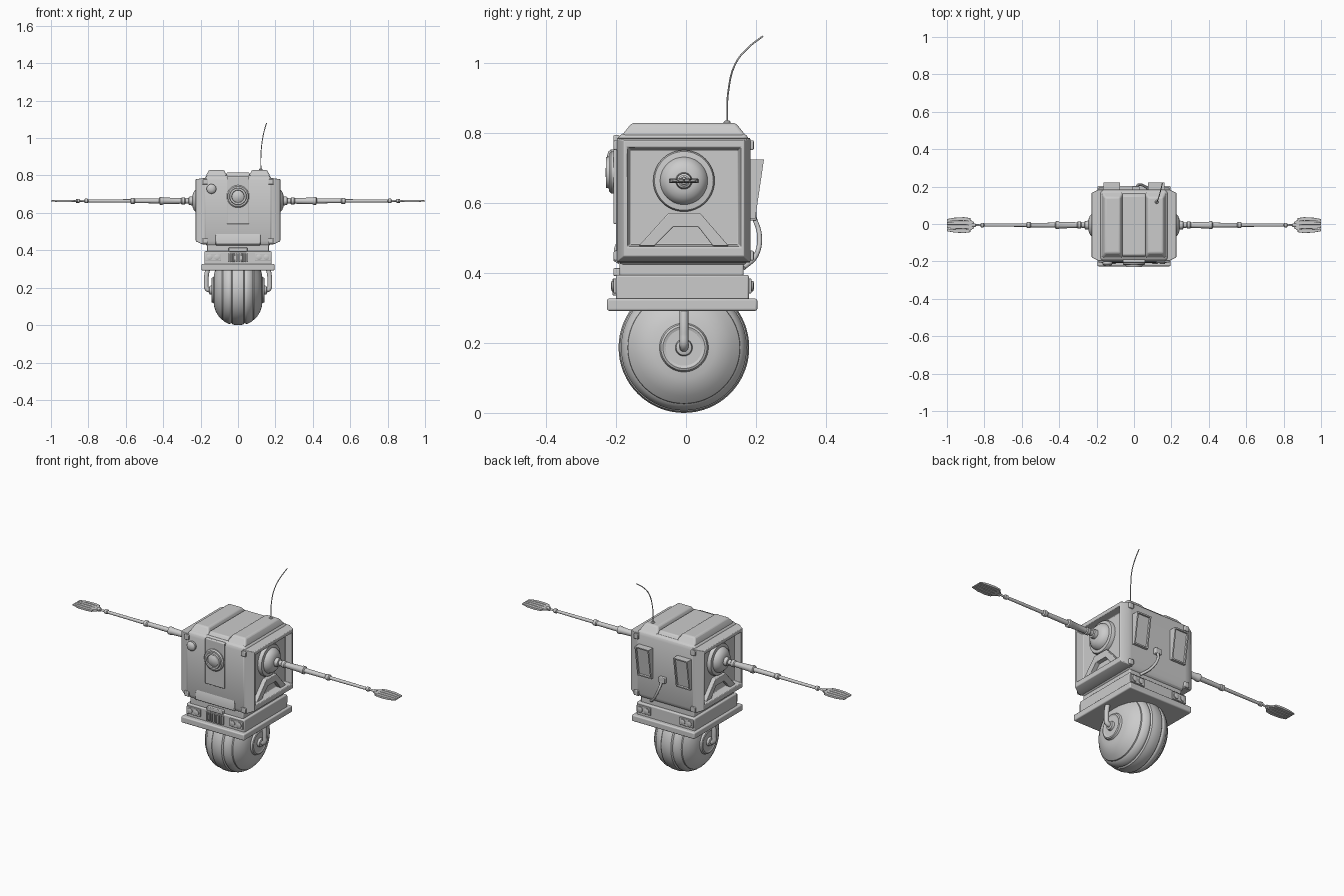
import bpy, bmesh, math
from mathutils import Vector

cube = bpy.data.objects.get("Cube")
if cube:
    bpy.data.objects.remove(cube, do_unlink=True)

grey = bpy.data.materials.new("plain grey")
grey.use_nodes = True
GREY = (0.6, 0.6, 0.6, 1)
grey.diffuse_color = GREY
grey.node_tree.nodes["Principled BSDF"].inputs["Base Color"].default_value = GREY

MID = -0.006   # fore-and-aft centre of the body
ARM_Z = 0.664


def finish(obj, mirror=False, bevel=0, angle=35):
    obj.data.materials.append(grey)
    if mirror:
        mod = obj.modifiers.new("Mirror", "MIRROR")
        mod.use_mirror_merge = False
    if bevel:
        mod = obj.modifiers.new("Bevel", "BEVEL")
        mod.width, mod.segments = bevel, 3
        mod.limit_method = "ANGLE"
    bpy.ops.object.select_all(action="DESELECT")
    obj.select_set(True)
    bpy.context.view_layer.objects.active = obj
    if obj.type == "MESH":
        bpy.ops.object.shade_smooth_by_angle(angle=math.radians(angle))
    return obj


def skin(name, rings, edit=None, **kw):
    """Join successive rings of points and cap both ends."""
    bm = bmesh.new()
    loops = [[bm.verts.new(p) for p in ring] for ring in rings]
    for a, b in zip(loops, loops[1:]):
        n = len(a)
        for i in range(n):
            j = (i + 1) % n
            bm.faces.new((a[i], a[j], b[j], b[i]))
    bm.faces.new(loops[0])
    bm.faces.new(loops[-1])
    bmesh.ops.recalc_face_normals(bm, faces=bm.faces)
    if edit:
        edit(bm)
    mesh = bpy.data.meshes.new(name)
    bm.to_mesh(mesh)
    bm.free()
    obj = bpy.data.objects.new(name, mesh)
    bpy.context.collection.objects.link(obj)
    return finish(obj, **kw)


def place(axis, t, a, b):
    return {"x": (t, a, b), "y": (a, t, b), "z": (a, b, t)}[axis]


def loft(name, axis, sections, **kw):
    """Rectangular sections (t, a0, a1, b0, b1) along an axis."""
    return skin(name, [[place(axis, t, a, b) for a, b in
                        ((a0, b0), (a1, b0), (a1, b1), (a0, b1))]
                       for t, a0, a1, b0, b1 in sections], **kw)


def box(name, x0, x1, y0, y1, z0, z1, **kw):
    return loft(name, "z", [(z0, x0, x1, y0, y1), (z1, x0, x1, y0, y1)], **kw)


def prism(name, x0, x1, outline, **kw):
    return skin(name, [[(x, y, z) for y, z in outline] for x in (x0, x1)], **kw)


def lathe(name, axis, centre, profile, sides=48, **kw):
    """Turn (distance, radius) pairs around an axis through centre."""
    turn = [math.tau * i / sides for i in range(sides)]
    c = Vector(centre)
    return skin(name, [[c + Vector(place(axis, t, r * math.cos(u), r * math.sin(u)))
                        for u in turn] for t, r in profile], **kw)


def tube(name, points, radius, mirror=False):
    curve = bpy.data.curves.new(name, "CURVE")
    curve.dimensions = "3D"
    curve.bevel_depth, curve.bevel_resolution = radius, 3
    curve.use_fill_caps = True
    spline = curve.splines.new("BEZIER")
    spline.bezier_points.add(len(points) - 1)
    for knot, p in zip(spline.bezier_points, points):
        knot.co = p
        knot.handle_left_type = knot.handle_right_type = "AUTO"
    finish(bpy.data.objects.new(name, curve), mirror=mirror)
    bpy.context.collection.objects.link(bpy.data.objects[name])


def path_tube(name, points, radius, mirror=False):
    curve = bpy.data.curves.new(name, "CURVE")
    obj = bpy.data.objects.new(name, curve)
    bpy.context.collection.objects.link(obj)
    curve.dimensions = "3D"
    curve.bevel_depth, curve.bevel_resolution = radius, 3
    curve.use_fill_caps = True
    spline = curve.splines.new("BEZIER")
    spline.bezier_points.add(len(points) - 1)
    for knot, p in zip(spline.bezier_points, points):
        knot.co = p
        knot.handle_left_type = knot.handle_right_type = "AUTO"
    return finish(obj, mirror=mirror)


# Body shell, roof ridges and centre band
loft("body", "z", [(.42, -.165, .165, -.185, .168), (.45, -.185, .185, -.2, .184),
                   (.775, -.185, .185, -.2, .184), (.8, -.17, .17, -.188, .172)], bevel=.012)
loft("roof_ridge", "z", [(.79, .06, .172, -.188, .175), (.805, .062, .168, -.175, .162),
                         (.83, .075, .155, -.155, .142)], mirror=True, bevel=.008)
loft("roof_centre", "z", [(.79, -.062, .062, -.185, .17), (.816, -.062, .062, -.165, .15)], bevel=.006)
box("front_band", -.06, .06, -.208, -.19, .54, .795, bevel=.005)
prism("chin", -.12, .12, [(-.19, .425), (-.208, .435), (-.206, .47), (-.195, .5)], bevel=.004)

# Deep side frames with a bracket in each
loft("side_frame", "x", [(.165, -.197, .184, .43, .787), (.19, -.197, .184, .432, .785),
                         (.226, -.178, .166, .448, .78), (.226, -.168, .157, .475, .76),
                         (.188, -.16, .149, .482, .752)], mirror=True, bevel=.003)
prism("side_bracket", .18, .212, [(-.135, .478), (-.05, .572), (.04, .572), (.122, .478),
                                  (.077, .478), (.035, .532), (-.037, .532), (-.09, .478)],
      mirror=True, bevel=.003)
for y in (-.197, .184):
    for z in (.45, .766):
        box("corner_bolt", .162, .19, y - .01, y + .01, z - .014, z + .014, mirror=True, bevel=.004)

# Shoulders and arms
lathe("shoulder", "x", (0, MID, ARM_Z),
      [(.18, .088), (.2, .088), (.208, .084), (.21, .068), (.222, .064), (.236, .05), (.242, .034),
       (.243, .024), (.262, .022), (.264, .016)], mirror=True)
lathe("arm", "x", (0, MID, ARM_Z),
      [(.25, .015), (.28, .014), (.285, .019), (.3, .019), (.305, .015), (.4, .018), (.405, .021),
       (.418, .021), (.422, .013), (.55, .012), (.555, .016), (.572, .016), (.576, .009),
       (.8, .008), (.804, .012), (.818, .012), (.822, .006), (.845, .005), (.848, .01), (.866, .01)],
      sides=24, mirror=True)

# Hands with four flat fingers
loft("palm", "x", [(.855, MID - .016, MID + .016, ARM_Z - .005, ARM_Z + .005),
                   (.885, MID - .034, MID + .034, ARM_Z - .006, ARM_Z + .006)], mirror=True, bevel=.002)
for k in (-1.5, -.5, .5, 1.5):
    loft("finger", "x", [(x, MID + k * gap - w, MID + k * gap + w, ARM_Z - h, ARM_Z + h)
                         for x, gap, w, h in ((.875, .019, .009, .005), (.91, .022, .0095, .006),
                                              (.96, .0205, .009, .006), (1, .017, .007, .003))],
         mirror=True, bevel=.002)

# Main eye and small lens
lathe("eye", "y", (0, 0, .688), [(-.19, .06), (-.214, .06), (-.22, .054), (-.22, .046),
                                 (-.229, .044), (-.229, .034), (-.222, .032), (-.228, .02), (-.231, .006)])
lathe("small_lens", "y", (-.142, 0, .728),
      [(-.19, .02), (-.204, .026), (-.214, .026), (-.222, .02), (-.226, .008)], sides=32)


# Back pods with sunken panels
def sink(bm):
    back = [f for f in bm.faces if f.normal.y > .9]
    bmesh.ops.inset_region(bm, faces=back, thickness=.01, depth=0)
    bmesh.ops.inset_region(bm, faces=back, thickness=.002, depth=-.008)


prism("back_pod", .076, .163, [(.17, .725), (.223, .725), (.198, .555), (.17, .555)],
      edit=sink, mirror=True)

# Back socket and hanging cable
box("cable_socket", -.008, .03, .175, .202, .55, .582, bevel=.004)
path_tube("back_cable", [(.012, .195, .56), (.025, .21, .51), (.06, .2, .45), (.1, .165, .415)], .007)

# Neck, chassis box and bumper plate
box("neck", -.165, .165, -.19, .165, .385, .43, bevel=.006)
box("chassis", -.18, .18, -.2, .18, .32, .395, bevel=.006)
box("bumper", -.195, .195, -.226, .204, .292, .327, bevel=.006)

# Lamps and grille
for y, out in ((-.2, -1), (.18, 1)):
    near, far = sorted((y - out * .01, y + out * .008))
    box("lamp_housing", .09, .175, near, far, .342, .384, mirror=True, bevel=.003)
    for x in (.112, .152):
        lathe("lamp", "y", (x, y, .363), [(0, .015), (out * .012, .015), (out * .014, .01)],
              sides=20, mirror=True)
for i in range(8):
    x = -.049 + i * .014
    box("grille_slat", x - .0045, x + .0045, -.21, -.195, .336, .384, bevel=.002)
box("neck_plate", -.05, .05, -.208, -.18, .392, .414, bevel=.004)

# Ridged wheel with hub, held by bent pipes
half = [(.14, .066), (.13, .07), (.127, .09), (.12, .112), (.105, .138), (.085, .16), (.079, .161),
        (.073, .169), (.05, .18), (.042, .18), (.036, .176), (.03, .183), (.012, .187)]
lathe("tyre", "x", (0, MID, .187), half + [(-x, r) for x, r in reversed(half)], sides=64)
lathe("hub", "x", (0, MID, .187), [(.1, .066), (.14, .066), (.143, .06), (.14, .052), (.128, .049),
                                   (.134, .026), (.152, .022), (.155, .014)], mirror=True)
path_tube("fork_pipe", [(.158, MID, .31), (.166, MID, .28), (.17, MID, .225), (.165, MID, .193),
                        (.13, MID, .187)], .013, mirror=True)

# Whip antenna on a small base
lathe("antenna_base", "z", (.122, .118, 0), [(.8, .01), (.832, .01), (.836, .006)], sides=16)
path_tube("antenna", [(.122, .118, .82), (.123, .121, .92), (.132, .142, 1), (.142, .178, 1.045),
                      (.152, .22, 1.078)], .0025)
